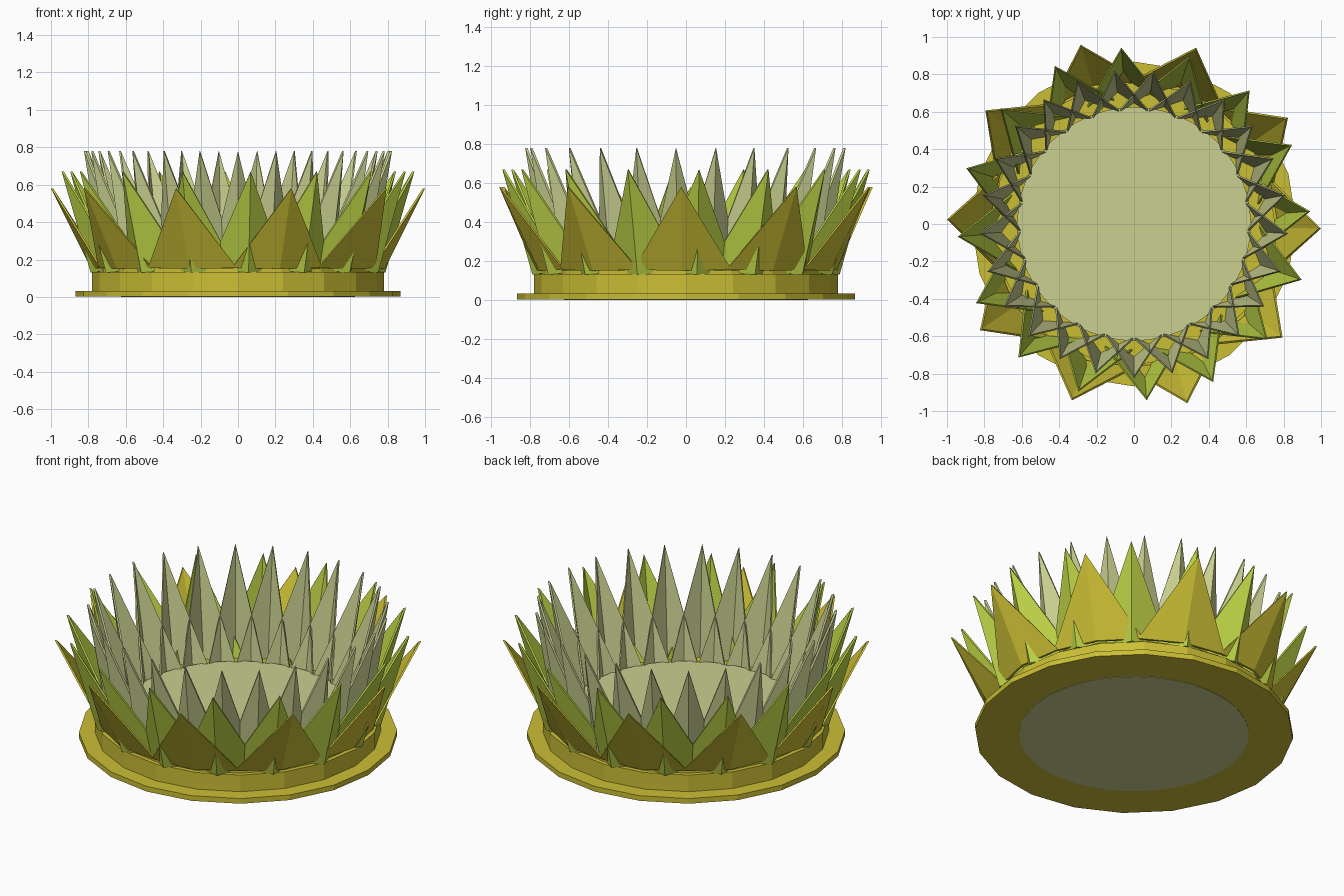
import bpy, bmesh, math
from mathutils import Vector

if "Cube" in bpy.data.objects:
    bpy.data.objects.remove(bpy.data.objects["Cube"])


def material(name, rgb):
    m = bpy.data.materials.new(name)
    m.diffuse_color = (*rgb, 1.0)
    m.use_nodes = True
    m.node_tree.nodes["Principled BSDF"].inputs["Base Color"].default_value = m.diffuse_color
    return m


YELLOW = material("golden_yellow", (0.60, 0.52, 0.035))
GREEN = material("leaf_green", (0.50, 0.64, 0.06))
PALE = material("pale_green", (0.59, 0.63, 0.28))


def finish(name, bm, mat):
    bmesh.ops.recalc_face_normals(bm, faces=bm.faces)
    mesh = bpy.data.meshes.new(name)
    bm.to_mesh(mesh)
    bm.free()
    mesh.materials.append(mat)
    ob = bpy.data.objects.new(name, mesh)
    bpy.context.collection.objects.link(ob)
    return ob


def lathe(name, profile, sides, mat):
    """Flat-faced turned solid; profile is (radius, z), capped at both ends."""
    bm = bmesh.new()
    rings = [[bm.verts.new((r * math.cos(2 * math.pi * i / sides),
                            r * math.sin(2 * math.pi * i / sides), z))
              for i in range(sides)] for r, z in profile]
    for a, b in zip(rings, rings[1:]):
        for i in range(sides):
            j = (i + 1) % sides
            bm.faces.new((a[i], a[j], b[j], b[i]))
    bm.faces.new(rings[0])
    bm.faces.new(rings[-1])
    return finish(name, bm, mat)


def petal_ring(name, count, start, half, tip, keel, corner, mat, thick=0.012):
    """Ring of pointed petals, each folded along an outward keel.
    tip, keel and corner are (radius, z); half is the corner angle."""
    bm = bmesh.new()

    def point(rz, deg, inset):
        a = math.radians(deg)
        r = rz[0] - inset
        return bm.verts.new((r * math.cos(a), r * math.sin(a), rz[1]))

    for k in range(count):
        c = start + k * 360 / count
        outer, inner = [
            [point(corner, c - half, t), point(keel, c, t),
             point(corner, c + half, t), point(tip, c, t)]
            for t in (0, thick)]
        for s in (outer, inner):
            bm.faces.new((s[0], s[1], s[3]))
            bm.faces.new((s[1], s[2], s[3]))
        for i in range(4):
            j = (i + 1) % 4
            bm.faces.new((outer[i], outer[j], inner[j], inner[i]))
    return finish(name, bm, mat)


# Stepped base and the inner floor
lathe("base_rim", [(0.868, 0.002), (0.868, 0.033), (0.78, 0.033),
                   (0.78, 0.133), (0.755, 0.133), (0.755, 0.152)], 20, YELLOW)
lathe("bowl_floor", [(0.625, 0.0), (0.625, 0.165)], 48, PALE)

# Three rings of petals
petal_ring("outer_petals", 10, -1.4, 19, (1.0, 0.58),
           (0.785, 0.15), (0.775, 0.155), YELLOW)
petal_ring("middle_petals", 16, 4.1, 17.5, (0.945, 0.67),
           (0.79, 0.13), (0.68, 0.15), GREEN)
petal_ring("inner_petals", 25, -90, 14.4, (0.825, 0.78),
           (0.72, 0.14), (0.615, 0.15), PALE)
